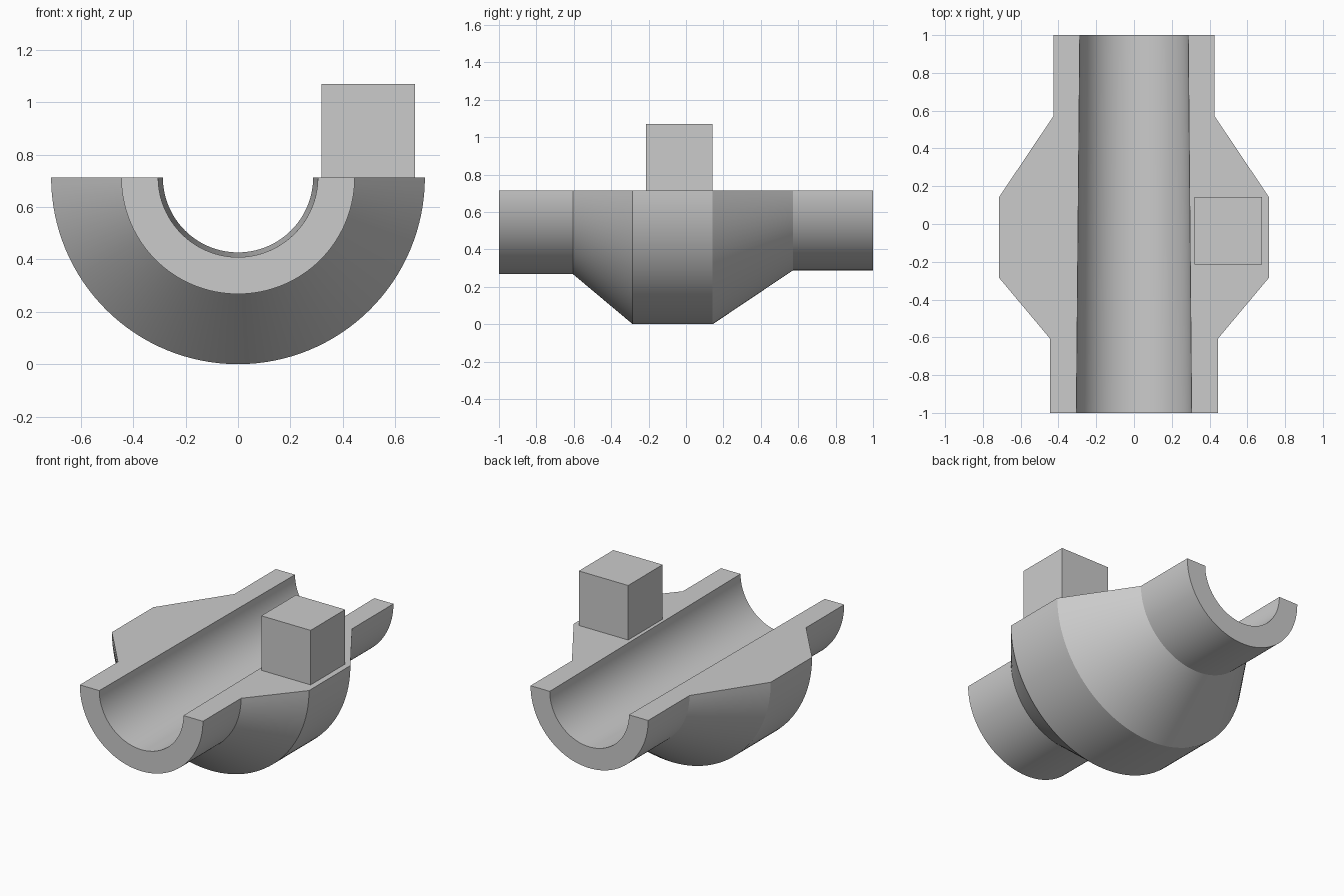
import bpy, bmesh
from math import pi, radians

if "Cube" in bpy.data.objects:
    bpy.data.objects.remove(bpy.data.objects["Cube"])

TOP = 0.714  # height of the flat cut face, also the revolve axis

# Closed half-section as (radius, y): stepped outside, slightly tapered bore
PROFILE = [(0.446, -1.0), (0.446, -0.605), (0.714, -0.285), (0.714, 0.143),
           (0.426, 0.572), (0.426, 1.0), (0.287, 1.0), (0.305, -1.0)]


def finish(name, bm):
    bmesh.ops.recalc_face_normals(bm, faces=bm.faces)
    mesh = bpy.data.meshes.new(name)
    bm.to_mesh(mesh)
    bm.free()
    obj = bpy.data.objects.new(name, mesh)
    bpy.context.collection.objects.link(obj)
    return obj


# Half sleeve: profile swept 180 degrees below the axis, capped on both cut faces
bm = bmesh.new()
first = [bm.verts.new((r, y, TOP)) for r, y in PROFILE]
edges = [bm.edges.new((a, b)) for a, b in zip(first, first[1:] + first[:1])]
bmesh.ops.spin(bm, geom=first + edges, cent=(0, 0, TOP), axis=(0, 1, 0),
               angle=pi, steps=64)
bm.faces.new(first)
bmesh.ops.holes_fill(bm, edges=[e for e in bm.edges if e.is_boundary], sides=0)
sleeve = finish("half_sleeve", bm)
bpy.context.view_layer.objects.active = sleeve
sleeve.select_set(True)
bpy.ops.object.shade_smooth_by_angle(angle=radians(25))

# Square block standing on the right-hand cut face
bm = bmesh.new()
bmesh.ops.create_cube(bm, size=0.357)
bmesh.ops.translate(bm, verts=bm.verts, vec=(0.498, -0.036, TOP + 0.1785))
finish("square_block", bm)
